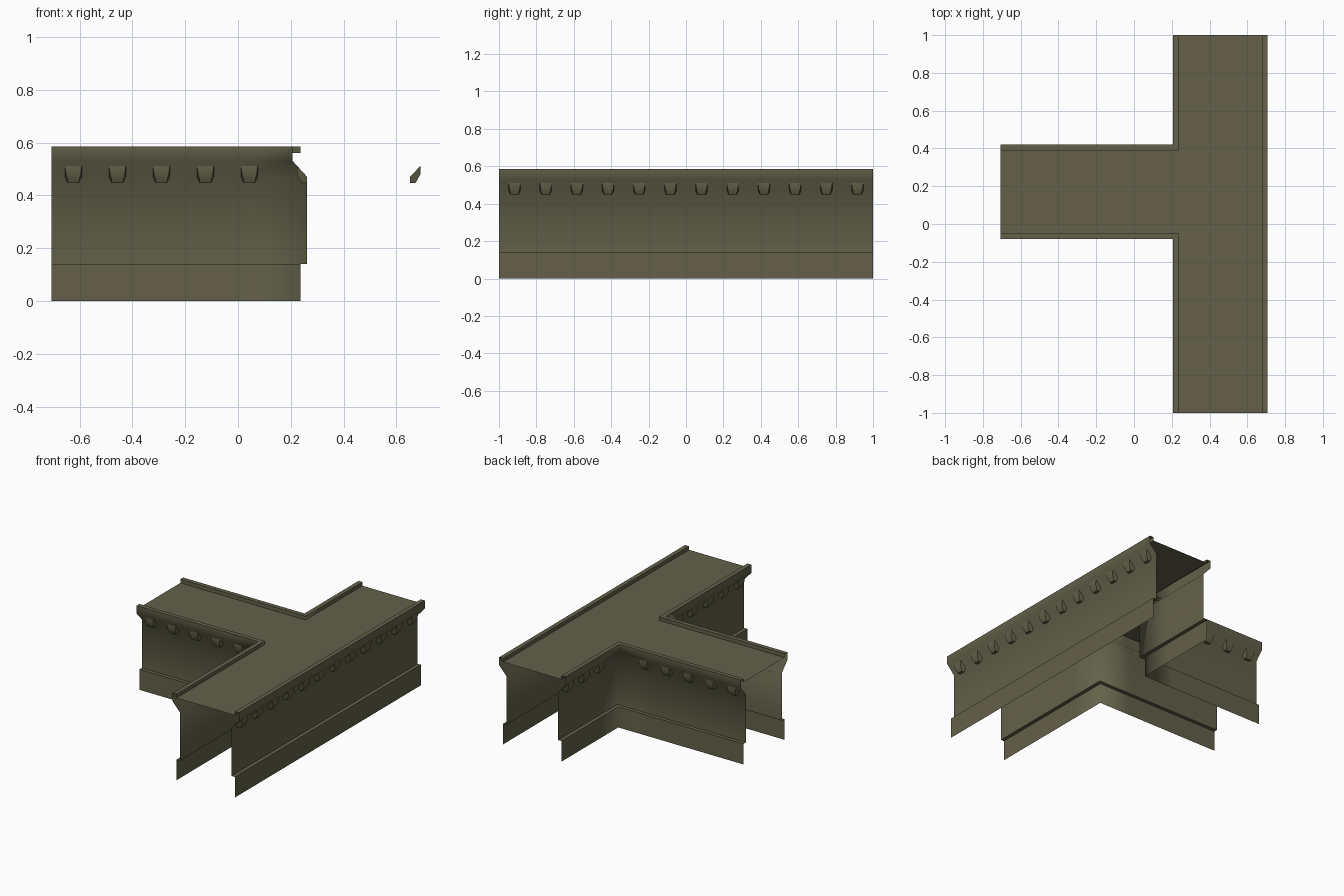
import bpy, bmesh
from mathutils import Vector

if "Cube" in bpy.data.objects:
    bpy.data.objects.remove(bpy.data.objects["Cube"])

olive = bpy.data.materials.new("olive_stone")
olive.diffuse_color = (0.125, 0.12, 0.068, 1)
olive.use_nodes = True
olive.node_tree.nodes["Principled BSDF"].inputs["Base Color"].default_value = olive.diffuse_color

E = 0.707              # outer x edge
C = 0.207              # inner x edge of the long arm
Y0, Y1 = -0.08, 0.42   # front and back of the side wing
LIP = 0.03

# wall profile: (inset from the outer line, height)
PROFILE = [(LIP, 0), (LIP, 0.14), (0.055, 0.14), (0.055, 0.47),
           (0, 0.53), (0, 0.585), (LIP, 0.585), (LIP, 0.56)]
SHARP_ROWS = {1, 2, 5, 6}


def finish(bm, name, smooth=True):
    me = bpy.data.meshes.new(name)
    for f in bm.faces:
        f.smooth = smooth
    bm.to_mesh(me)
    bm.free()
    me.materials.append(olive)
    ob = bpy.data.objects.new(name, me)
    bpy.context.collection.objects.link(ob)
    return ob


def wall(name, path):
    """Sweep the profile; path holds (x, y, inward_x, inward_y)."""
    bm = bmesh.new()
    rows = [[bm.verts.new((x + nx * d, y + ny * d, z)) for x, y, nx, ny in path]
            for d, z in PROFILE]
    for a, b in zip(rows, rows[1:]):
        for i in range(len(path) - 1):
            bm.faces.new((a[i], a[i + 1], b[i + 1], b[i]))
    for j in SHARP_ROWS:
        for a, b in zip(rows[j], rows[j][1:]):
            bm.edges.get((a, b)).smooth = False
    finish(bm, name)


def corbels(name, start, step, count, inward):
    """Row of tapered brackets under the sloped ledge."""
    bm = bmesh.new()
    n = Vector((*inward, 0))
    t = Vector((-n.y, n.x, 0))
    # (inset, height, half width)
    section = [(0.055, 0.47, 0.032), (0.016, 0.512, 0.032), (0.016, 0.48, 0.028),
               (0.035, 0.446, 0.02), (0.055, 0.446, 0.02)]
    for k in range(count):
        p = Vector((*start, 0)) + Vector((*step, 0)) * k
        sides = [[bm.verts.new(p + n * d + t * (s * w) + Vector((0, 0, z)))
                  for d, z, w in section] for s in (-1, 1)]
        bm.faces.new(sides[0])
        bm.faces.new(sides[1][::-1])
        for i in range(5):
            j = (i + 1) % 5
            bm.faces.new((sides[0][i], sides[1][i], sides[1][j], sides[0][j]))
    bmesh.ops.recalc_face_normals(bm, faces=bm.faces)
    ob = finish(bm, name)
    bpy.ops.object.select_all(action='DESELECT')
    ob.select_set(True)
    bpy.context.view_layer.objects.active = ob
    bpy.ops.object.shade_smooth_by_angle(angle=0.9)


# Three wall runs, open at the ends
wall("right_wall", [(E, -1, -1, 0), (E, 1, -1, 0)])
wall("front_corner_wall", [(-E, Y0, 0, 1), (C - 0.2, Y0, 0, 1), (C, Y0, 1, 1),
                           (C, Y0 - 0.2, 1, 0), (C, -1, 1, 0)])
wall("back_corner_wall", [(C, 1, 1, 0), (C, Y1 + 0.2, 1, 0), (C, Y1, 1, -1),
                          (C - 0.2, Y1, 0, -1), (-E, Y1, 0, -1)])

# T-shaped walkway
bm = bmesh.new()
z = 0.56
outline = [(-E, Y0 + LIP), (C + LIP, Y0 + LIP), (C + LIP, -1), (E - LIP, -1),
           (E - LIP, 1), (C + LIP, 1), (C + LIP, Y1 - LIP), (-E, Y1 - LIP)]
bm.faces.new([bm.verts.new((x, y, z)) for x, y in outline])
finish(bm, "walkway", False)

# Corbel rows
S = 1 / 6
corbels("right_corbels", (E, -1 + S / 2), (0, S), 12, (-1, 0))
corbels("front_wing_corbels", (-E + S / 2, Y0), (S, 0), 5, (0, 1))
corbels("back_wing_corbels", (-E + S / 2, Y1), (S, 0), 5, (0, -1))
corbels("front_arm_corbels", (C, -1 + S / 2), (0, S), 5, (1, 0))
corbels("back_arm_corbels", (C, 1 - S / 2), (0, -S), 3, (1, 0))
